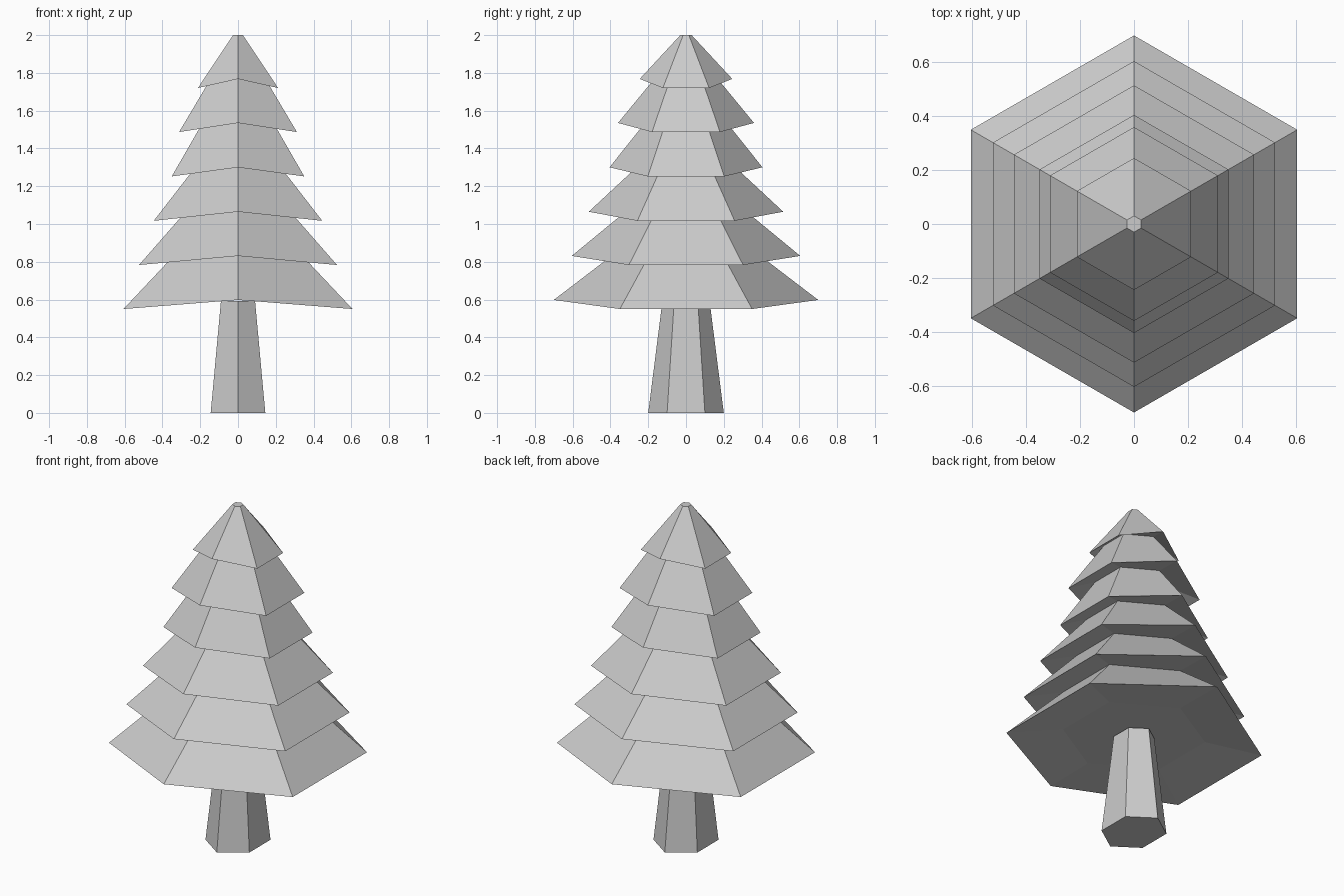
import bpy, bmesh
from math import sin, cos, pi

if "Cube" in bpy.data.objects:
    bpy.data.objects.remove(bpy.data.objects["Cube"])

SIDES = 6


def ring(bm, r, z, lift=0.0, sx=1.0):
    """Hexagon with points on the y axis; those two points are raised by lift."""
    verts = []
    for i in range(SIDES):
        a = pi / 2 + i * 2 * pi / SIDES
        up = lift if i % 3 == 0 else 0.0
        verts.append(bm.verts.new((r * cos(a) * sx, r * sin(a), z + up)))
    return verts


def loft(name, sections):
    """Skin a stack of hexagon rings and cap both ends."""
    bm = bmesh.new()
    rings = [ring(bm, *s) for s in sections]
    for lo, hi in zip(rings, rings[1:]):
        for i in range(SIDES):
            j = (i + 1) % SIDES
            bm.faces.new((lo[i], lo[j], hi[j], hi[i]))
    bm.faces.new(rings[0][::-1])
    bm.faces.new(rings[-1])
    bmesh.ops.recalc_face_normals(bm, faces=bm.faces)
    mesh = bpy.data.meshes.new(name)
    bm.to_mesh(mesh)
    bm.free()
    obj = bpy.data.objects.new(name, mesh)
    bpy.context.collection.objects.link(obj)
    return obj


# Trunk: tapered hexagon, narrower across x
loft("trunk", [(0.20, 0.0, 0, 0.835), (0.125, 0.592, 0, 0.835)])

# Foliage: each tier flares out to a skirt, then narrows to a neck under the next
# (skirt radius, skirt height, neck radius, neck height)
tiers = [
    (0.70, 0.55, 0.39, 0.835),
    (0.605, 0.783, 0.315, 1.07),
    (0.515, 1.017, 0.26, 1.302),
    (0.405, 1.252, 0.215, 1.538),
    (0.36, 1.487, 0.165, 1.772),
    (0.245, 1.72, 0.03, 2.0),
]
sections = [(0.39, 0.602)]          # recessed underside
for skirt_r, skirt_z, neck_r, neck_z in tiers:
    sections += [(skirt_r, skirt_z, 0.048), (neck_r, neck_z)]
loft("foliage", sections)
